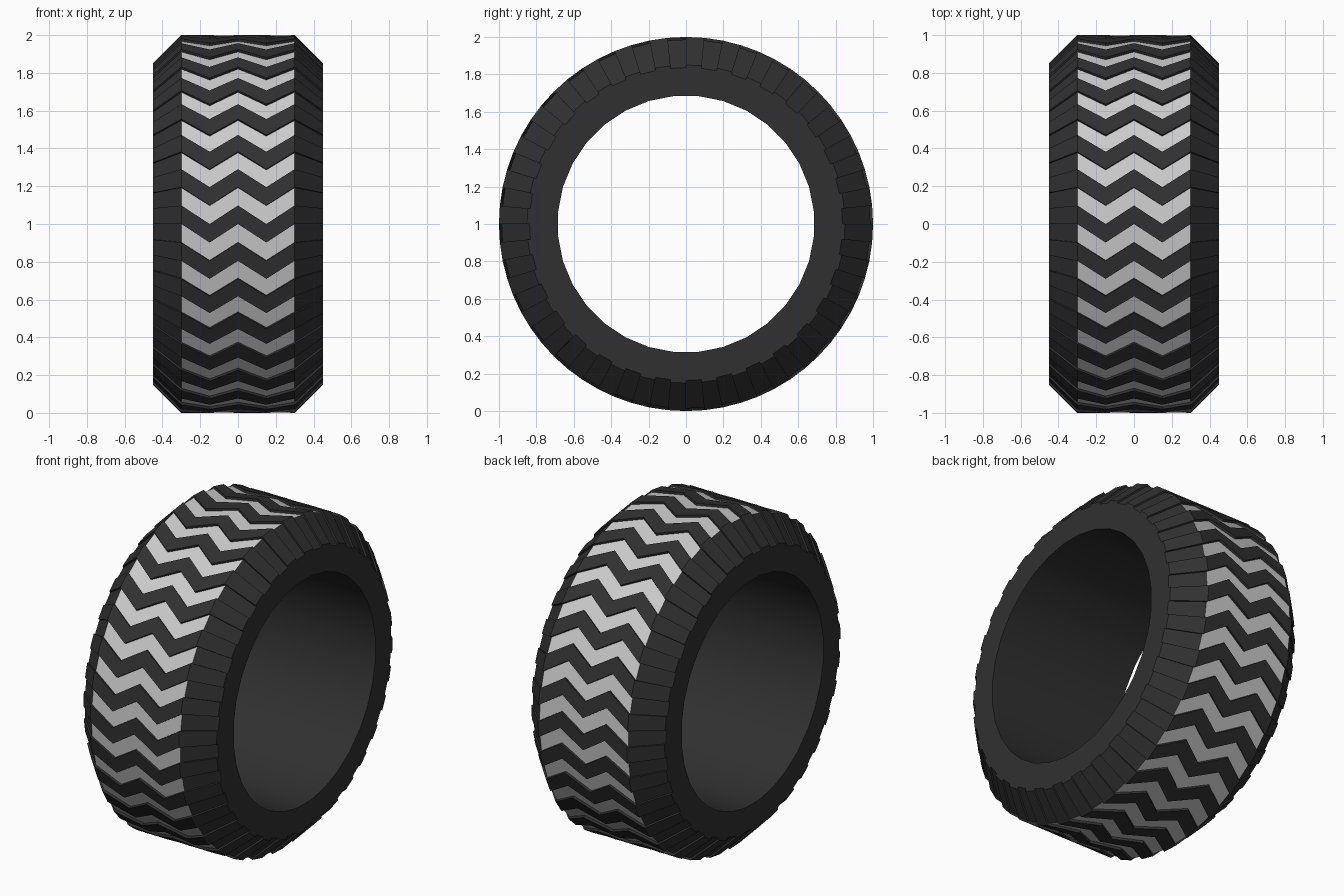
import bpy, bmesh
from math import sin, cos, pi, radians

if "Cube" in bpy.data.objects:
    bpy.data.objects.remove(bpy.data.objects["Cube"])

N = 64                                   # angular steps: 32 blocks + 32 grooves
STEP = 2 * pi / N
# columns across the width: x, radius, angular shift in steps
COLS = [(-.45, .85, 0), (-.30, 1, 0), (-.15, 1, -1), (0, 1, 0),
        (.15, 1, -1), (.30, 1, 0), (.45, .85, 0)]
DEPTH = .014
BORE = .687


def point(x, r, step):
    a = step * STEP
    return (x, -r * cos(a), 1 + r * sin(a))


def tread(c, k, raised):
    x, r, shift = COLS[c]
    return point(x, r - (0 if raised else DEPTH), k + shift)


def build(name, faces, colour=None, smooth=False):
    bm = bmesh.new()
    for f in faces:
        bm.faces.new([bm.verts.new(p) for p in f])
    bmesh.ops.remove_doubles(bm, verts=bm.verts, dist=1e-5)
    me = bpy.data.meshes.new(name)
    bm.to_mesh(me)
    bm.free()
    ob = bpy.data.objects.new(name, me)
    bpy.context.collection.objects.link(ob)
    if colour:
        m = bpy.data.materials.new(name + "_rubber")
        m.diffuse_color = colour
        m.use_nodes = True
        m.node_tree.nodes["Principled BSDF"].inputs["Base Color"].default_value = m.diffuse_color
        me.materials.append(m)
    if smooth:
        bpy.context.view_layer.objects.active = ob
        ob.select_set(True)
        bpy.ops.object.shade_smooth_by_angle(angle=radians(30))
        ob.select_set(False)
    return ob


def cell(c, k, up):
    return [tread(c, k, up), tread(c + 1, k, up), tread(c + 1, k + 1, up), tread(c, k + 1, up)]


grooves, blocks, walls = [], [], []
for k in range(N):
    up = k % 2 == 0
    for c in range(6):
        # zigzag grooves are light in the centre, dark on the shoulders
        (grooves if not up and 0 < c < 5 else blocks).append(cell(c, k, up))
        if up:
            # leading and trailing walls of each raised block
            blocks.append([tread(c, k, False), tread(c + 1, k, False),
                           tread(c + 1, k, True), tread(c, k, True)])
            blocks.append([tread(c, k + 1, True), tread(c + 1, k + 1, True),
                           tread(c + 1, k + 1, False), tread(c, k + 1, False)])
    if up:
        # outer ends of the raised blocks
        blocks.append([tread(0, k, False), tread(0, k, True),
                       tread(0, k + 1, True), tread(0, k + 1, False)])
        blocks.append([tread(6, k + 1, False), tread(6, k + 1, True),
                       tread(6, k, True), tread(6, k, False)])

# flat sidewalls and 32-sided bore
for j in range(1, N, 2):
    for c, x in ((0, -.45), (6, .45)):
        f = [point(x, BORE, j), tread(c, j, False), tread(c, j + 1, False),
             tread(c, j + 2, False), point(x, BORE, j + 2)]
        walls.append(f if c == 6 else f[::-1])
    walls.append([point(-.45, BORE, j), point(.45, BORE, j),
                  point(.45, BORE, j + 2), point(-.45, BORE, j + 2)][::-1])

DARK = (.03, .03, .03, 1)
build("tread_grooves", grooves)
build("tread_blocks", blocks, DARK)
build("sidewalls_and_bore", walls, DARK, True)
